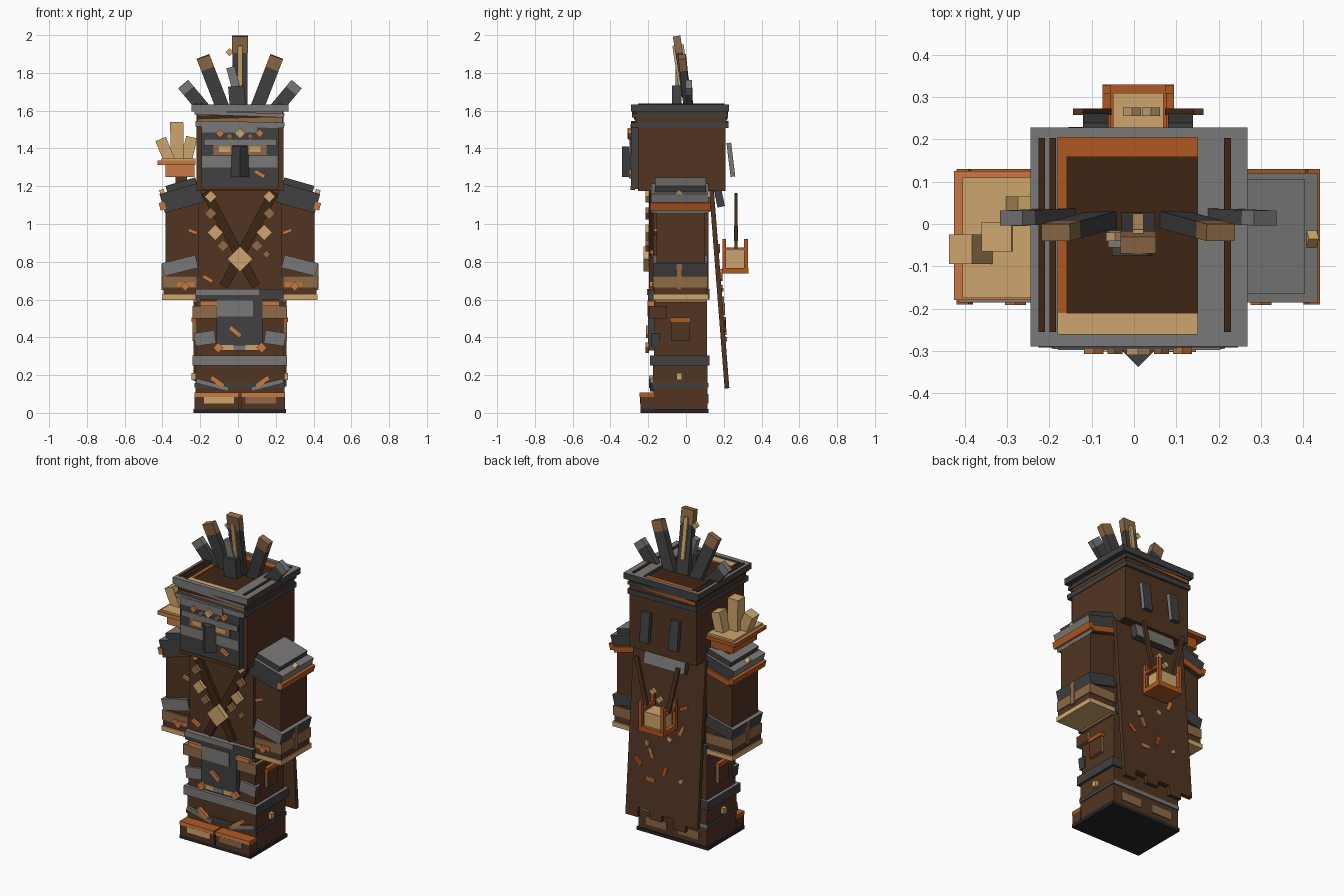
import bpy, bmesh, math
from mathutils import Matrix, Vector

old = bpy.data.objects.get("Cube")
if old:
    bpy.data.objects.remove(old, do_unlink=True)


def material(name, rgb):
    lin = [((c / 255 + 0.055) / 1.055) ** 2.4 for c in rgb] + [1]
    m = bpy.data.materials.new(name)
    m.use_nodes = True
    m.diffuse_color = lin
    m.node_tree.nodes["Principled BSDF"].inputs["Base Color"].default_value = lin
    return m


BROWN = material("bark brown", (82, 53, 34))
DARK = material("dark brown", (62, 38, 20))
MID = material("worn brown", (142, 106, 72))
TAN = material("pale tan", (206, 166, 110))
COPPER = material("light copper", (200, 122, 68))
ORANGE = material("deep orange", (176, 88, 34))
GRAY = material("stone gray", (122, 121, 120))
COAL = material("dark gray", (66, 65, 66))
SOLE = material("sole black", (40, 38, 40))

CX = 0.01
DIRS = {"L": (1, 0, 0), "R": (-1, 0, 0), "F": (0, -1, 0), "B": (0, 1, 0), "T": (0, 0, 1), "D": (0, 0, -1)}


def solid(name, matrix, size, mat, alt=None, sides=""):
    """Box of a size placed by a matrix; the listed sides take the second colour."""
    bm = bmesh.new()
    bmesh.ops.create_cube(bm, size=1)
    bmesh.ops.scale(bm, vec=size, verts=bm.verts)
    bm.normal_update()
    for f in bm.faces:
        f.material_index = int(any(f.normal.dot(Vector(DIRS[s])) > 0.9 for s in sides))
    me = bpy.data.meshes.new(name)
    bm.to_mesh(me)
    bm.free()
    me.materials.append(mat)
    me.materials.append(alt or mat)
    ob = bpy.data.objects.new(name, me)
    ob.matrix_world = matrix
    bpy.context.collection.objects.link(ob)
    return ob


def box(name, x, y, z, mat, ry=0, rx=0, alt=None, sides=""):
    """Box from three ranges, turned in degrees about its own centre."""
    mid = Vector([(r[0] + r[1]) / 2 for r in (x, y, z)])
    size = [abs(r[1] - r[0]) for r in (x, y, z)]
    rot = Matrix.Rotation(math.radians(ry), 4, "Y") @ Matrix.Rotation(math.radians(rx), 4, "X")
    return solid(name, Matrix.Translation(mid) @ rot, size, mat, alt, sides)


def beam(name, a, b, w, d, mat, t0=0, t1=1):
    """Square bar from a to b; t0 and t1 pick a stretch of it."""
    a, b = Vector(a), Vector(b)
    a, b = a.lerp(b, t0), a.lerp(b, t1)
    zax = (b - a).normalized()
    xax = Vector((0, 1, 0)).cross(zax).normalized()
    rot = Matrix((xax, zax.cross(xax), zax)).transposed().to_4x4()
    return solid(name, Matrix.Translation((a + b) / 2) @ rot, (w, d, (b - a).length), mat)


def tile(name, x, z, y, w, h, mat, turn=45, t=0.02):
    """Small upright tile facing front or back."""
    return box(name, (x - w / 2, x + w / 2), (y - t / 2, y + t / 2), (z - h / 2, z + h / 2), mat, ry=turn)


def around(a, b):
    return (CX + a, CX + b)


# Boots and legs
box("sole", around(-.245, .245), (-.24, .12), (0, .02), SOLE)
box("boots", around(-.235, .235), (-.175, .115), (.02, .25), BROWN)
box("leg_band", around(-.25, .25), (-.19, .125), (.25, .305), COAL, alt=GRAY, sides="FT")
box("ankle_band", around(-.24, .24), (-.18, .12), (.135, .158), COAL, alt=GRAY, sides="B")
box("legs", around(-.23, .23), (-.17, .11), (.3, .6), BROWN)
for s, side in ((1, "left"), (-1, "right")):
    def X(a, b):
        return (CX + s * a, CX + s * b)
    box(side + "_toe", X(.005, .24), (-.24, -.17), (.02, .085), BROWN)
    box(side + "_toe_cap", X(.005, .24), (-.245, -.17), (.085, .107), COPPER, alt=ORANGE, sides="LRBT")
    box(side + "_toe_patch", X(.03, .19), (-.244, -.23), (.05, .084), TAN if s < 0 else MID)
    box(side + "_back_patch", X(.04, .18), (.11, .12), (.05, .1), MID)
    beam(side + "_boot_chevron", (CX + s * .23, -.18, .17), (CX + s * .06, -.18, .125), .025, .02, GRAY)
    tile(side + "_boot_mark", CX + s * .12, .165, -.185, .08, .025, COPPER, s * -35)
    box(side + "_boot_stud", X(.235, .255), (-.05, -.02), (.175, .21), TAN)
    # Hip pouches and skirt plates
    box(side + "_hip_plate", X(.12, .25), (-.195, -.1), (.5, .565), MID, alt=BROWN, sides="LR")
    box(side + "_hip_trim", X(.12, .21), (-.205, -.15), (.565, .592), COPPER)
    box(side + "_knee_plate", X(.13, .24), (-.185, -.14), (.36, .43), COAL, ry=s * 8, alt=GRAY, sides="FT")
    tile(side + "_knee_stud", CX + s * .115, .345, -.205, .04, .04, COPPER)
    box(side + "_leg_pouch", X(.22, .25), (-.08, .02), (.38, .49), MID, alt=BROWN, sides="LR")
    box(side + "_pouch_flap", X(.22, .255), (-.085, .025), (.48, .505), ORANGE)
    box(side + "_thigh_trim", X(.22, .245), (-.165, .11), (.585, .605), MID)

# Apron and belt
box("apron", around(-.125, .12), (-.2, -.16), (.33, .6), COAL)
box("apron_patch", around(-.12, .07), (-.204, -.19), (.51, .595), GRAY)
box("apron_hem", around(-.12, .12), (-.206, -.19), (.33, .36), TAN)
box("apron_hem_front", around(-.035, .03), (-.208, -.19), (.33, .36), GRAY)
tile("apron_mark", -.015, .43, -.204, .075, .025, COPPER, 40, .015)
box("belt", around(-.235, .23), (-.2, .125), (.6, .655), COAL, alt=GRAY, sides="T")
box("belt_light", around(-.235, .1), (-.206, -.19), (.625, .655), GRAY)

# Torso with crossed straps and diamonds
box("torso", around(-.22, .22), (-.175, .12), (.6, 1.19), BROWN)
for s, side in ((1, "left"), (-1, "right")):
    beam(side + "_strap", (CX + s * .18, -.185, 1.17), (CX - s * .085, -.185, .67), .05, .02, DARK)
    for x, z, w, m in ((.155, 1.145, .045, TAN), (.155, 1.055, .045, MID), (.13, .955, .06, TAN), (.09, .885, .045, MID)):
        tile(side + "_chest_diamond", CX + s * x, z, -.205, w, w, m)
tile("large_diamond", CX, .815, -.21, .095, .095, TAN, t=.03)
tile("chest_mark", -.16, .71, -.18, .06, .02, COPPER, 30)
tile("rib_mark", .15, .84, -.18, .03, .03, MID)

# Arms, cuffs and shoulder pads
for s, side in ((1, "left"), (-1, "right")):
    def X(a, b):
        return (CX + s * a, CX + s * b)
    box(side + "_arm", X(.215, .395), (-.155, .1), (.63, 1.15), BROWN)
    box(side + "_arm_band", X(.225, .41), (-.175, .115), (.745, .815), COAL, ry=s * 14, alt=GRAY, sides="FT")
    box(side + "_cuff", X(.22, .405), (-.17, .11), (.625, .725), BROWN)
    box(side + "_cuff_wrap", X(.23, .41), (-.174, .114), (.665, .725), MID)
    box(side + "_cuff_front", X(.24, .33), (-.178, -.16), (.66, .69), COPPER)
    box(side + "_hand_plate", X(.21, .412), (-.175, .12), (.598, .627), TAN)
    box(side + "_cuff_buckle", X(.39, .415), (-.05, -.02), (.65, .79), MID)
    tile(side + "_cuff_stud", CX + s * .29, .67, -.182, .035, .035, COPPER)
    tile(side + "_arm_mark", CX + s * .25, .96, -.16, .05, .018, COPPER, s * -20)
    box(side + "_shoulder_trim", X(.395, .425), (-.19, .13), (1.075, 1.115), COPPER, ry=s * 15, alt=ORANGE, sides="LRTB")
    box(side + "_shoulder_trim_front", X(.22, .4), (.1, .13), (1.085, 1.12), ORANGE, ry=s * 15)
    box(side + "_shoulder_pad", X(.2, .415), (-.185, .12), (1.085, 1.19), COAL, ry=s * 16, alt=GRAY, sides="LRT")
    box(side + "_shoulder_top", X(.225, .39), (-.165, .105), (1.17, 1.225), COAL, ry=s * 16, alt=GRAY, sides="T")
    box(side + "_shoulder_gem", X(.395, .42), (-.055, -.015), (1.135, 1.175), TAN, ry=s * 16, rx=45)

# Head and face mask
box("head", around(-.23, .23), (-.255, .21), (1.175, 1.6), BROWN)
box("mask", around(-.205, .205), (-.29, -.25), (1.185, 1.53), COAL)
box("mask_trim", around(-.205, .205), (-.294, -.27), (1.18, 1.2), BROWN)
box("brow", around(-.19, .195), (-.298, -.28), (1.415, 1.45), COAL, alt=GRAY, sides="FT")
box("forehead_light", around(-.2, .09), (-.295, -.28), (1.485, 1.53), GRAY)
box("nose", around(-.034, .034), (-.324, -.256), (1.25, 1.41), COAL).rotation_euler.z = math.pi / 4
tile("cheek_mark", .115, 1.265, -.293, .06, .022, COPPER, 30)
for s, side in ((1, "left"), (-1, "right")):
    def X(a, b):
        return (CX + s * a, CX + s * b)
    box(side + "_eye_frame", X(.04, .14), (-.297, -.28), (1.365, 1.42), MID)
    box(side + "_eye", X(.05, .11), (-.301, -.28), (1.382, 1.41), TAN)
    box(side + "_cheek", X(.045, .2), (-.295, -.28), (1.3, 1.36), GRAY)
    tile(side + "_brow_diamond", CX + s * .105, 1.48, -.297, .032, .032, COPPER)
    tile(side + "_brow_stud", CX + s * .055, 1.465, -.297, .025, .025, MID)
    box(side + "_back_plate", around(s * .1 - .03, s * .1 + .03), (.225, .25), (1.25, 1.43), COAL, rx=7, alt=GRAY, sides="L")
tile("brow_gem", CX, 1.48, -.3, .04, .04, TAN)

# Layered, slightly crooked headband with an open tray on top
box("lower_headband", around(-.235, .235), (-.292, .225), (1.512, 1.542), COAL, ry=1, alt=GRAY, sides="F")
box("headband_core", around(-.225, .225), (-.27, .215), (1.53, 1.6), BROWN, alt=MID, sides="F")
box("copper_headband", around(-.23, .23), (-.275, .22), (1.56, 1.58), DARK, ry=-1.5, alt=ORANGE, sides="B")
box("middle_headband", around(-.24, .235), (-.285, .222), (1.572, 1.592), COAL, ry=2, alt=GRAY, sides="F")
rim = ((-.255, -.19, -.29, .228), (.14, .258, -.29, .228), (-.255, .258, -.29, -.26), (-.255, .258, .205, .228))
for x0, x1, y0, y1 in rim:
    box("crown_rim", around(x0, x1), (y0, y1), (1.595, 1.633), COAL, alt=GRAY, sides="FT")
box("tray_floor", around(-.2, .15), (-.265, .21), (1.595, 1.614), DARK)
box("tray_back_edge", around(-.19, .14), (.158, .206), (1.6, 1.622), ORANGE)
box("tray_side_edge", around(-.19, -.168), (-.21, .206), (1.6, 1.622), ORANGE)
box("tray_front_edge", around(-.19, .14), (-.26, -.21), (1.6, 1.622), TAN)
for x in (-.236, -.21, .203):
    box("crown_slat", around(x, x + .016), (-.255, .203), (1.6, 1.638), DARK)

# Feather crest
for s, side in ((1, "left"), (-1, "right")):
    for part, a, b, w, d, tip in (
            ("inner_feather", (.085, .01, 1.6), (.195, -.02, 1.885), .072, .04, MID),
            ("outer_feather", (.17, .02, 1.585), (.3, .014, 1.74), .07, .035, GRAY)):
        a, b = [(CX + s * p[0], p[1], p[2]) for p in (a, b)]
        beam(f"{side}_{part}", a, b, w, d, COAL, 0, .78)
        beam(f"{side}_{part}_tip", a, b, w, d, tip, .78, 1)
low, high = (CX, .01, 1.6), (CX, -.05, 1.995)
beam("centre_feather", low, high, .08, .038, COAL, 0, .78)
beam("centre_feather_tip", low, high, .084, .04, MID, .78, 1)
beam("centre_feather_quill", low, high, .026, .06, TAN, .25, .88)
beam("crest_base", (.0, -.05, 1.61), (-.01, -.05, 1.73), .085, .05, COAL)
beam("crest_spur", (-.0, -.035, 1.68), (-.04, -.035, 1.83), .045, .04, GRAY)
tile("crest_bead", -.045, 1.91, -.03, .03, .03, TAN)

# Candle tray on the right shoulder
box("candle_stand", (-.33, -.27), (-.1, .05), (1.2, 1.26), BROWN)
box("candle_box", (-.385, -.23), (-.145, .09), (1.25, 1.315), COPPER, alt=ORANGE, sides="RBD")
box("candle_plate", (-.425, -.225), (-.18, .125), (1.312, 1.335), COPPER, alt=ORANGE, sides="RBD")
box("candle_wax", (-.405, -.225), (-.175, .11), (1.33, 1.346), TAN)
beam("outer_candle", (-.36, -.06, 1.33), (-.41, -.06, 1.45), .06, .07, TAN)
beam("tall_candle", (-.32, -.03, 1.33), (-.325, -.03, 1.54), .07, .07, TAN)
beam("inner_candle", (-.275, .03, 1.33), (-.245, .03, 1.46), .06, .07, TAN)

# Ragged cape, collar and scattered patches
for i, end in enumerate((.17, .13, .19, .15, .2, .14)):
    x = CX - .235 + .082 * i + .03
    beam("cape_plank", (x, .135, 1.18), (x, .135 + (1.18 - end) * .078, end), .083, .025, BROWN)
box("collar", around(-.14, .14), (.155, .195), (1.09, 1.2), COAL, rx=12, alt=GRAY, sides="B")
for i, (x, z) in enumerate(((-.11, .87), (-.1, .73), (.13, .6), (.185, .48), (.095, .39), (-.11, .43), (0, .46), (.1, .55), (-.02, .66))):
    m = (ORANGE, COPPER, TAN)[i % 3]
    patch = tile("cape_patch", x, z, .15 + (1.18 - z) * .078, .06 if i % 3 < 2 else .03, .022, m, 37 * i + 30, .012)
    patch.rotation_euler.x = math.radians(4.5)

# Hanging lantern on the back
box("lantern_floor", around(-.085, .085), (.19, .33), (.738, .768), ORANGE)
box("lantern_light", around(-.06, .06), (.21, .31), (.765, .855), TAN)
for x in (-.075, .075):
    for y in (.202, .318):
        box("lantern_post", around(x - .01, x + .01), (y - .01, y + .01), (.76, .92), ORANGE)
    box("lantern_rail", around(x - .009, x + .009), (.2, .32), (.86, .875), ORANGE)
    beam("lantern_strap", (CX + x, .265, .87), (CX + x * 1.9, .265, 1.16), .025, .016, BROWN)
for x, z in ((-.015, .93), (.03, .97)):
    tile("lantern_spark", CX + x, z, .265, .03, .03, TAN)
